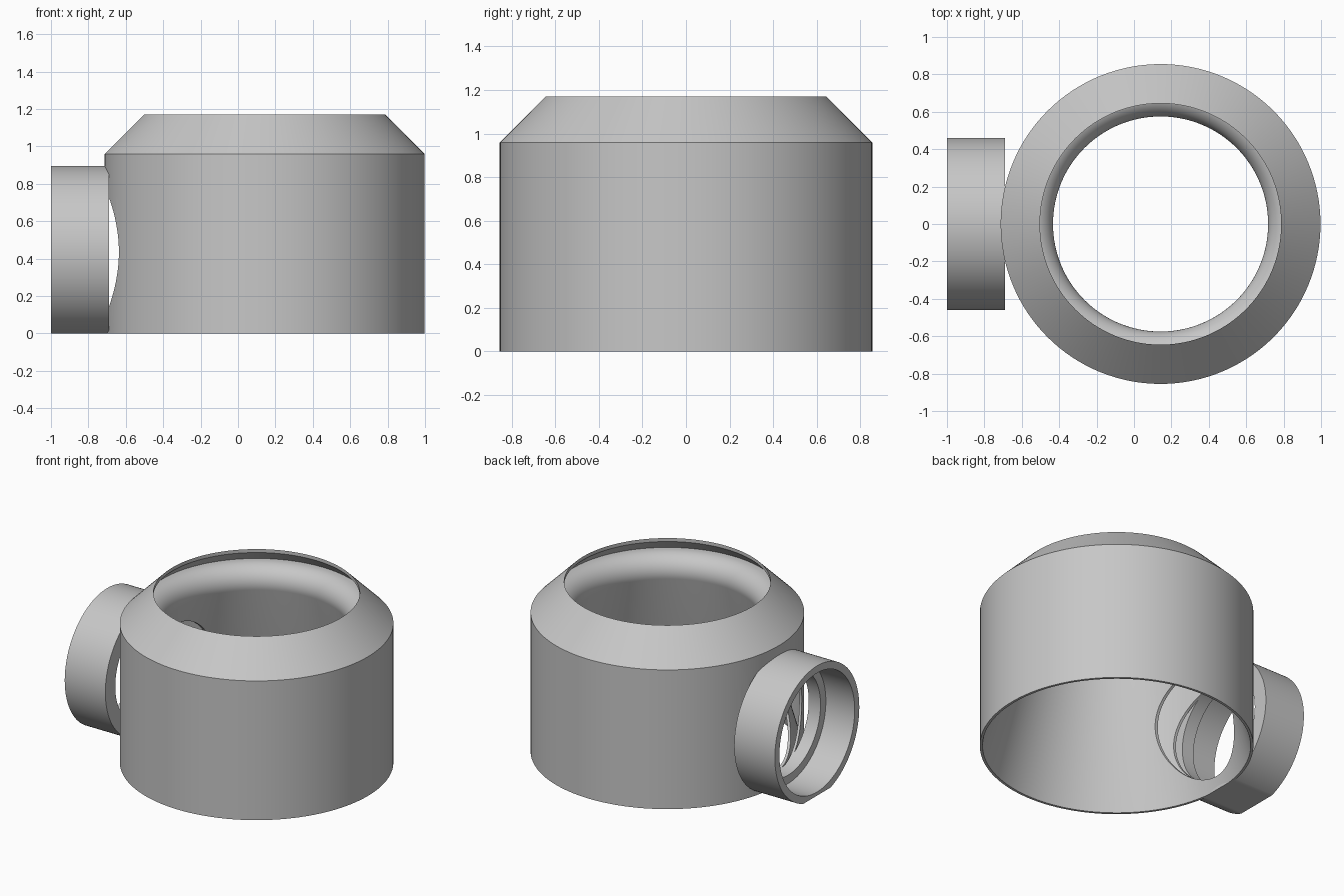
import bpy, math
from mathutils import Matrix

cube = bpy.data.objects.get("Cube")
if cube:
    bpy.data.objects.remove(cube, do_unlink=True)

grey = bpy.data.materials.new("mid grey")
grey.use_nodes = True
grey.diffuse_color = (0.57, 0.57, 0.57, 1)
grey.node_tree.nodes["Principled BSDF"].inputs["Base Color"].default_value = (0.57, 0.57, 0.57, 1)

SEGMENTS = 128
PIPE_Z = 0.435
WALL = 0.017


def lathe(name, profiles, matrix):
    """Revolve closed (radius, height) loops around the local z axis."""
    verts, faces = [], []
    for profile in profiles:
        n, base = len(profile), len(verts)
        for s in range(SEGMENTS):
            a = 2 * math.pi * s / SEGMENTS
            verts += [(r * math.cos(a), r * math.sin(a), h) for r, h in profile]
            here, there = base + s * n, base + (s + 1) % SEGMENTS * n
            for i in range(n):
                j = (i + 1) % n
                faces.append((here + i, there + i, there + j, here + j))
    mesh = bpy.data.meshes.new(name)
    mesh.from_pydata(verts, [], faces)
    mesh.transform(matrix)
    mesh.materials.append(grey)
    obj = bpy.data.objects.new(name, mesh)
    bpy.context.collection.objects.link(obj)
    return obj


def throat(radius):
    """Rounded throat section, from its flat top down to the funnel wall."""
    angles = [math.radians(90 + 105 * k / 16) for k in range(17)]
    return [(0.695 + radius * math.cos(a), 0.95 + radius * math.sin(a)) for a in angles]


def cut(obj, cutter):
    """Subtract a hidden cutter from an object."""
    cutter.hide_render = True
    mod = obj.modifiers.new("cut", 'BOOLEAN')
    mod.operation = 'DIFFERENCE'
    mod.solver = 'EXACT'
    mod.object = cutter


def finish(obj):
    """Apply the cuts and shade smooth with sharp edges."""
    bpy.ops.object.select_all(action='DESELECT')
    obj.select_set(True)
    bpy.context.view_layer.objects.active = obj
    for mod in list(obj.modifiers):
        bpy.ops.object.modifier_apply(modifier=mod.name)
    bpy.ops.object.shade_smooth_by_angle(angle=math.radians(30))


# Housing: outer wall, sloped shoulder with an undercut lip, and a funnel
# lining that narrows to a rounded throat; the space between is hollow
inner = 0.855 - WALL
skin = [(inner, 0), (0.855, 0), (0.855, 0.96), (0.645, 1.17),
        (0.645, 1.146), (0.721, 1.07)] + throat(0.12)
hollow = [(inner, 0.07)] + throat(0.12 - WALL)[::-1] + [(0.738, 1.07 - WALL), (inner, 0.953)]
housing = lathe("housing", [skin, hollow], Matrix.Translation((0.142, 0, 0)))

# Side pipe: stepped bore with an inner ledge, trimmed flat at the base
along_x = Matrix.Translation((0, 0, PIPE_Z)) @ Matrix.Rotation(math.pi / 2, 4, 'Y')
pipe = lathe("side_pipe", [[(0.41, -1), (0.46, -1), (0.46, -0.69), (0.352, -0.69),
                            (0.352, -0.78), (0.41, -0.78)]], along_x)

# Cutters for the port through both walls and the flat under the pipe
bpy.ops.mesh.primitive_cylinder_add(vertices=SEGMENTS, radius=0.352, depth=0.8,
                                    location=(-0.65, 0, PIPE_Z), rotation=(0, math.pi / 2, 0))
port_cutter = bpy.context.object
port_cutter.name = "port_cutter"
bpy.ops.mesh.primitive_cube_add(size=1, location=(-0.85, 0, -0.5))
base_cutter = bpy.context.object
base_cutter.name = "base_cutter"

cut(housing, port_cutter)
cut(pipe, base_cutter)
for part in (housing, pipe):
    finish(part)
for cutter in (port_cutter, base_cutter):
    bpy.data.objects.remove(cutter, do_unlink=True)
